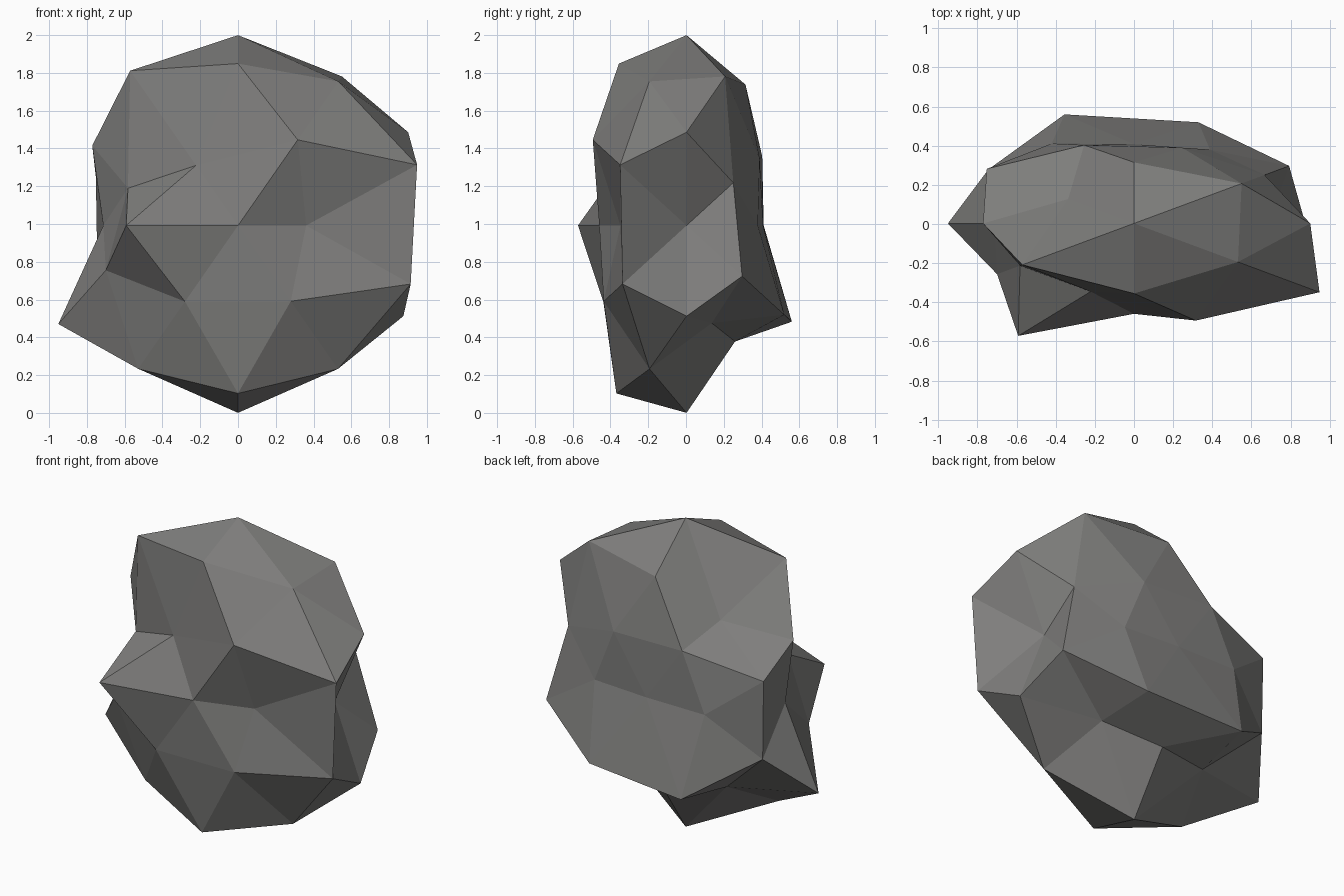
import bpy, bmesh
from mathutils import Vector

if "Cube" in bpy.data.objects:
    bpy.data.objects.remove(bpy.data.objects["Cube"])

CENTRE = Vector((0, 0.003, 0.992))
SCALE = Vector((1.0, 0.6, 0.887))     # flattened boulder
S = (-1, 1)


def octants(x, y, z):
    """Mirror a direction over every axis on which it is not zero."""
    sx, sy, sz = (S if c else (1,) for c in (x, y, z))
    return [Vector((a * x, b * y, c * z)) for a in sx for b in sy for c in sz]


# Unit directions of a once-subdivided icosahedron, with the radius of each point
a, b = 0.8507, 0.5257
rings = [
    ((0, b, a), (1.178, 1.136, 0.814, 0.989)),
    ((a, 0, b), (1.118, 0.907, 1.029, 1.059)),
    ((b, a, 0), (1.126, 0.80, 0.686, 0.739)),
    ((1, 0, 0), (0.713, 0.69)),
    ((0, 1, 0), (0.77, 0.675)),
    ((0, 0, 1), (1.118, 1.136)),
    ((0.5, 0.309, 0.809), (1.057, 1.142, 0.795, 0.673, 1.058, 1.063, 0.72, 1.10)),
    ((0.809, 0.5, 0.309), (0.865, 0.72, 0.92, 0.93, 1.13, 1.172, 0.98, 0.825)),
    ((0.309, 0.809, 0.5), (0.908, 0.718, 1.148, 0.825, 0.904, 1.023, 1.065, 0.797)),
]

# Ball of triangles: hull of the unit directions
bm = bmesh.new()
radius = {}
for direction, radii in rings:
    for d, r in zip(octants(*direction), radii):
        radius[bm.verts.new(d.normalized())] = r
bmesh.ops.convex_hull(bm, input=list(bm.verts))
bmesh.ops.recalc_face_normals(bm, faces=bm.faces)

# Push each point in or out to make the lumps and notches
for v, r in radius.items():
    v.co = CENTRE + v.co * r * SCALE

mesh = bpy.data.meshes.new("rock")
bm.to_mesh(mesh)
bm.free()

stone = bpy.data.materials.new("grey stone")
stone.diffuse_color = (0.21, 0.208, 0.202, 1)
stone.use_nodes = True
stone.node_tree.nodes["Principled BSDF"].inputs["Base Color"].default_value = stone.diffuse_color
mesh.materials.append(stone)
rock = bpy.data.objects.new("rock", mesh)
bpy.context.collection.objects.link(rock)
